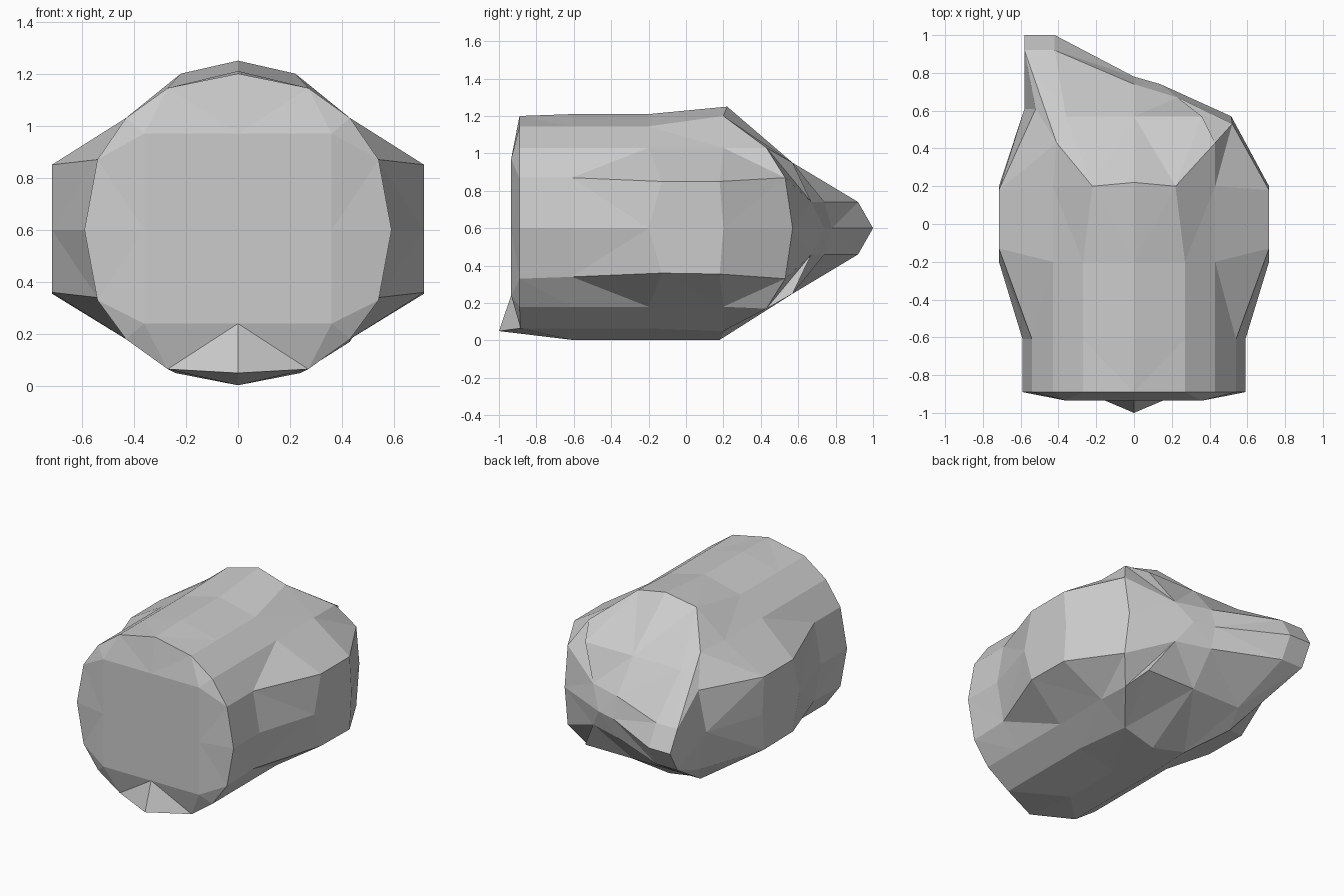
import bpy, bmesh

if "Cube" in bpy.data.objects:
    bpy.data.objects.remove(bpy.data.objects["Cube"])

# angles run from top centre, down the side, to bottom centre (9 stations)
def ring(half, left=None):
    """Closed 16-point loop from a right half; the left half is mirrored unless given."""
    left = left or [(-x, y, z) for x, y, z in half[1:8]]
    return half + left[::-1]

def section(y, xs, zs):
    ys = y if isinstance(y, list) else [y] * 9
    return ring(list(zip(xs, ys, zs)))

def flip(upper):
    """Complete stations below mid height by mirroring about z = 0.6."""
    return upper + [(x, y, 1.2 - z) for x, y, z in upper[-2::-1]]

X = [0, .27, .43, .54, .59, .54, .43, .27, 0]
XW = [0, .27, .43, .715, .715, .715, .43, .27, 0]
Z = [1.2, 1.145, 1.03, .87, .6, .33, .18, .065, .05]
ZB = [1.21, 1.145, 1.03, .87, .6, .34, .18, .065, .003]
ZW = [1.21, 1.145, 1.03, .85, .6, .36, .18, .065, .003]

rings = [
    # front cap: centre line and flat panel
    section(-.935, [0, .36, .36, .36, .36, .36, .36, .36, 0], [.6] * 9),
    section(-.935, [0, .36, .36, .36, .36, .36, .36, .36, 0],
            [.97, .97, .97, .97, .6, .24, .24, .24, .24]),
    # barrel body
    section([-.89] * 7 + [-.885, -1.0], X, Z),
    section(-.61, X, ZB),
    section([-.2, -.2, -.2, -.13, -.2, -.13, -.2, -.2, -.2], XW, ZW),
    section([.22, .2, .2, .18, .2, .18, .2, .2, .18],
            [0, .22, .43, .715, .715, .715, .43, .24, 0],
            [1.25, 1.2, 1.03, .85, .6, .355, .18, .05, .003]),
]

# back rim, then the lopsided snout and its ridge line
rim_r = flip([(0, .57, .95), (.36, .57, .95), (.43, .43, 1.03),
              (.52, .53, .87), (.515, .57, .6)])
rim_l = flip([(-.36, .57, .95), (-.41, .43, 1.03), (-.52, .61, .87), (-.58, .61, .6)])
snout_r = flip([(0, .74, .74), (.23, .67, .74), (.23, .67, .74),
                (.23, .67, .74), (.14, .74, .6)])
snout_l = flip([(-.42, .92, .74), (-.58, .92, .74), (-.58, .92, .74), (-.58, 1, .6)])
ridge_r = flip([(0, .78, .6)] + [(.14, .74, .6)] * 4)
ridge_l = flip([(-.42, 1, .6)] + [(-.58, 1, .6)] * 3)
rings += [ring(rim_r, rim_l), ring(snout_r, snout_l), ring(ridge_r, ridge_l)]

# skin the sections, collapse merged points
bm = bmesh.new()
loops = [[bm.verts.new(p) for p in r] for r in rings]
for a, b in zip(loops, loops[1:]):
    for i in range(16):
        j = (i + 1) % 16
        bm.faces.new((a[i], a[j], b[j], b[i]))
bmesh.ops.remove_doubles(bm, verts=bm.verts, dist=.002)
bmesh.ops.triangulate(bm, faces=bm.faces[:], quad_method='SHORT_EDGE')
bmesh.ops.recalc_face_normals(bm, faces=bm.faces)
mesh = bpy.data.meshes.new("body")
bm.to_mesh(mesh)
bm.free()
bpy.context.collection.objects.link(bpy.data.objects.new("body", mesh))
